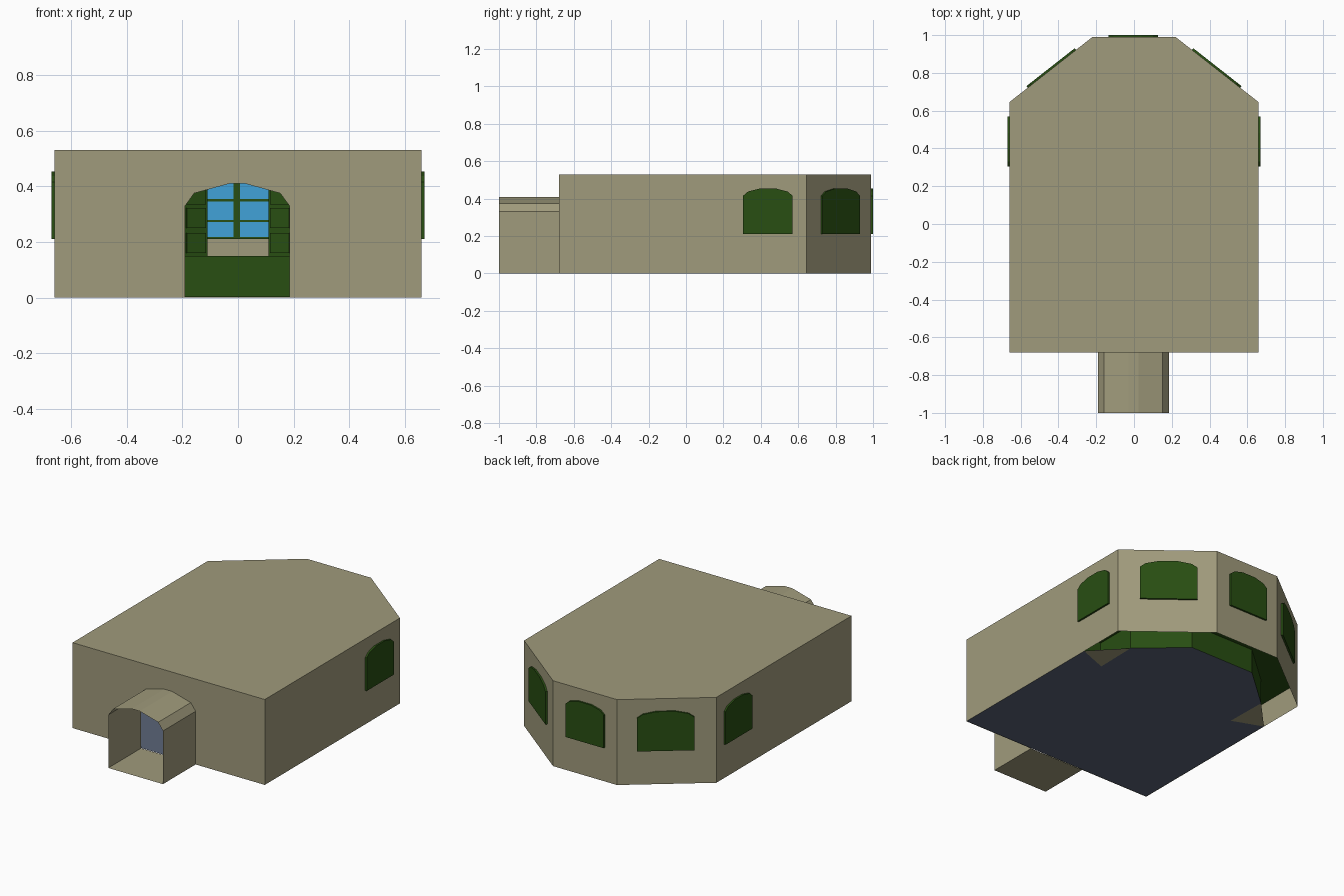
import bpy
import bmesh
import math
from mathutils import Matrix, Vector

if "Cube" in bpy.data.objects:
    bpy.data.objects.remove(bpy.data.objects["Cube"])


def material(name, rgb):
    mat = bpy.data.materials.new(name)
    mat.use_nodes = True
    linear = [(c / 255 / 12.92) if c < 11 else ((c / 255 + 0.055) / 1.055) ** 2.4 for c in rgb]
    mat.diffuse_color = (*linear, 1)
    mat.node_tree.nodes["Principled BSDF"].inputs["Base Color"].default_value = (*linear, 1)
    return mat


STONE = material("sandstone", (160, 155, 124))
GREEN = material("dark green", (40, 78, 18))
GLASS = material("sky blue glass", (65, 162, 216))
FLOOR = material("slate floor", (90, 100, 119))


def build(name, mat, polygons, merge=True):
    """One object from a list of polygons, each a list of points."""
    bm = bmesh.new()
    for poly in polygons:
        bm.faces.new([bm.verts.new(p) for p in poly])
    if merge:
        bmesh.ops.remove_doubles(bm, verts=bm.verts, dist=0.0001)
        bmesh.ops.recalc_face_normals(bm, faces=bm.faces)
    mesh = bpy.data.meshes.new(name)
    bm.to_mesh(mesh)
    bm.free()
    mesh.materials.append(mat)
    obj = bpy.data.objects.new(name, mesh)
    bpy.context.collection.objects.link(obj)
    return obj


def strip(path, z0, z1):
    """Upright walls along an open path."""
    return [[(*a, z0), (*b, z0), (*b, z1), (*a, z1)] for a, b in zip(path, path[1:])]


def prism(outline, near, far):
    """Closed prism of an (x, z) outline along y."""
    a = [(x, near, z) for x, z in outline]
    b = [(x, far, z) for x, z in outline]
    n = len(a)
    sides = [[a[i], a[(i + 1) % n], b[(i + 1) % n], b[i]] for i in range(n)]
    return [a, b] + sides


def box(x0, x1, y0, y1, z0, z1):
    return prism([(x0, z0), (x1, z0), (x1, z1), (x0, z1)], y0, y1)


def flip(path):
    return [(-x, y) for x, y in reversed(path)]


def place(obj, point, normal):
    """Stand a part on a wall so that local +y points outward."""
    angle = math.atan2(normal[1], normal[0]) - math.pi / 2
    obj.matrix_world = Matrix.Translation((*point, 0)) @ Matrix.Rotation(angle, 4, "Z")


# Room shell: walls, roof and a front wall with an arched doorway
HEIGHT, FRONT = 0.53, -0.68
half = [(0.66, FRONT), (0.66, 0.645), (0.22, 0.99)]
room = half + flip(half)
arch = [(-0.19, 0), (-0.19, 0.33), (-0.158, 0.375), (-0.03, 0.41),
        (0.025, 0.41), (0.152, 0.375), (0.185, 0.33), (0.185, 0)]
front = [(-0.66, 0)] + arch + [(0.66, 0), (0.66, HEIGHT), (-0.66, HEIGHT)]
build("room_shell", STONE, strip(room, 0, HEIGHT)
      + [[(x, y, HEIGHT) for x, y in room], [(x, FRONT, z) for x, z in front]])

# Entrance tunnel, open at both ends
ring = arch + arch[:1]
build("entrance_tunnel", STONE,
      [[(a[0], -1, a[1]), (b[0], -1, b[1]), (b[0], FRONT, b[1]), (a[0], FRONT, a[1])]
       for a, b in zip(ring, ring[1:])])

# Floor, cut away under the rear counter
floor_half = [(0.66, FRONT), (0.66, 0.35), (0.48, 0.54), (0.22, 0.77)]
build("floor", FLOOR, [[(x, y, 0.002) for x, y in floor_half + flip(floor_half)]])
for side, s in (("left", 1), ("right", -1)):
    build("floor_corner_" + side, STONE,
          [[(s * x, y, 0.0005) for x, y in ((0.66, 0.35), (0.48, 0.54), (0.475, 0.28))]])

# Counter running round the rear walls
inner_half = [(0.659, 0.28), (0.48, 0.28), (0.48, 0.54), (0.22, 0.77)]
outer_half = [(0.659, 0.28), (0.659, 0.644), (0.22, 0.989)]
inner = inner_half + flip(inner_half)
outer = outer_half + flip(outer_half)
build("counter_front", GREEN, strip(inner, 0.002, 0.15))
build("counter_top", GREEN, [[(x, y, 0.15) for x, y in inner + outer[::-1][1:-1]]])


# Arched windows: solid green backing outside, glass and bars inside
def window(name, point, normal, w):
    right = [(w, 0.21), (w, 0.415), (w * 0.8, 0.438), (w * 0.33, 0.454)]
    outline = right + flip(right)
    frame = build(name + "_frame", GREEN, prism(outline, -0.012, 0.011))
    pane_half = [(w - 0.012, 0.218), (w - 0.012, 0.408), (w * 0.75, 0.43), (w * 0.3, 0.444)]
    pane = build(name + "_glass", GLASS, prism(pane_half + flip(pane_half), -0.016, -0.01))
    parts = box(-0.012, 0.012, -0.021, -0.014, 0.21, 0.446)
    for z in (0.214, 0.275, 0.35):
        parts += box(0.012, w, -0.02, -0.014, z - 0.004, z + 0.004)
        parts += box(-w, -0.012, -0.02, -0.014, z - 0.004, z + 0.004)
    bars = build(name + "_bars", GREEN, parts, merge=False)
    bm = bmesh.new()
    bm.from_mesh(bars.data)
    bmesh.ops.remove_doubles(bm, verts=bm.verts, dist=0.00001)
    bmesh.ops.recalc_face_normals(bm, faces=bm.faces)
    bm.to_mesh(bars.data)
    bm.free()
    for obj in (frame, pane, bars):
        place(obj, point, normal)


slant = Vector((0.345, 0.44)).normalized()
window("back_window", (-0.004, 0.99), (0, 1), 0.132)
for side, s in (("left", 1), ("right", -1)):
    window("slanted_window_" + side, (s * 0.435, 0.8215), (s * slant.x, slant.y), 0.162)
    window("side_window_" + side, (s * 0.66, 0.4375), (s, 0), 0.1325)


# Corner columns between the windows, with raised panels
def column(name, point, normal, back, w):
    post = build(name, GREEN, box(-w, w, -back - 0.045, -back, 0.15, HEIGHT - 0.002))
    parts = []
    for z in (0.16, 0.25, 0.335, 0.425):
        for x in (-w / 2, w / 2):
            parts += box(x - w * 0.4, x + w * 0.4, -back - 0.053, -back - 0.044, z, z + 0.072)
    panels = build(name + "_panels", GREEN, parts)
    place(post, point, normal)
    place(panels, point, normal)


for side, s in (("left", 1), ("right", -1)):
    rear = (slant + Vector((0, 1))).normalized()
    flank = (slant + Vector((1, 0))).normalized()
    column("rear_column_" + side, (s * 0.22, 0.99), (s * rear.x, rear.y), 0.032, 0.09)
    column("flank_column_" + side, (s * 0.66, 0.645), (s * flank.x, flank.y), 0.04, 0.075)
